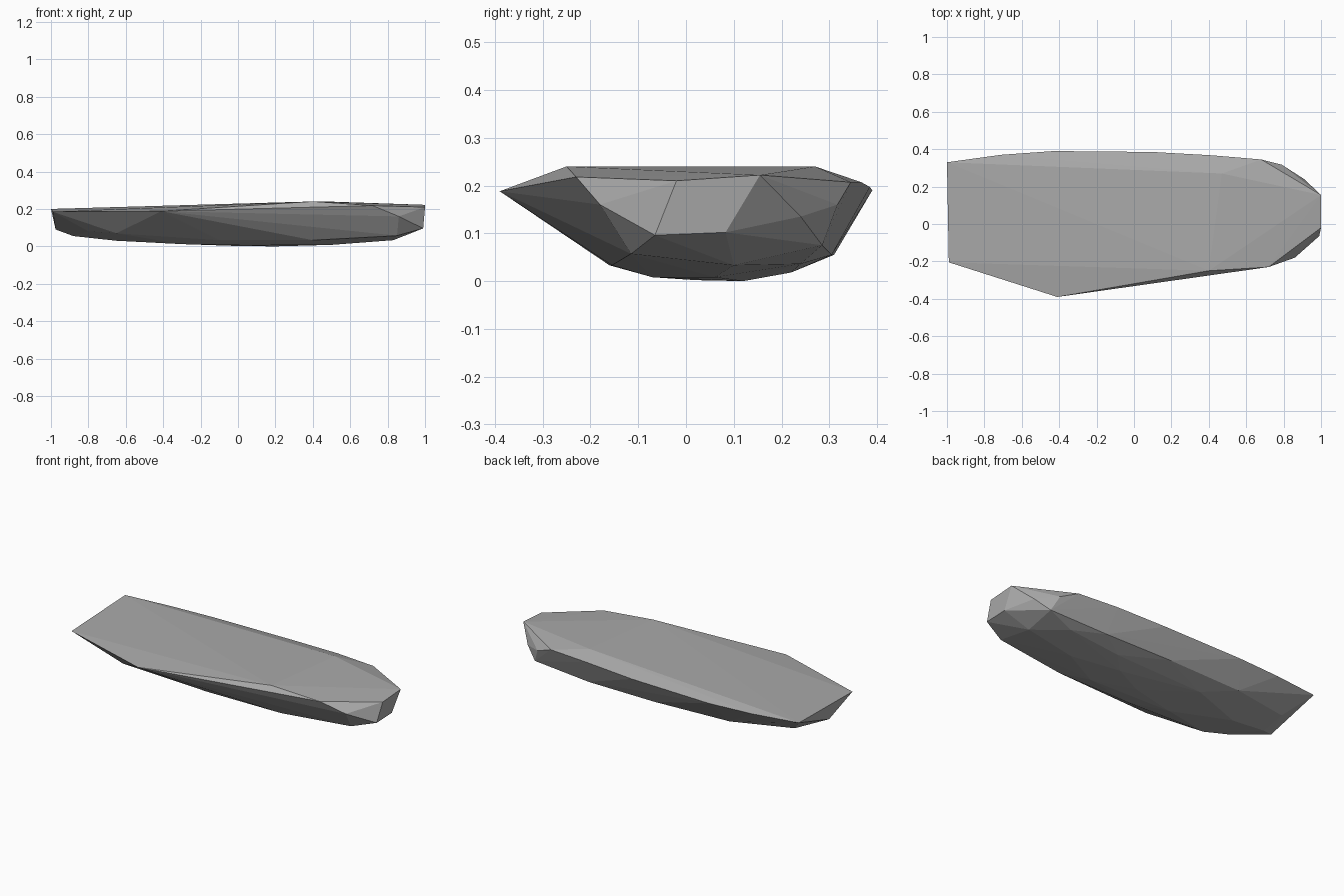
import bpy
import bmesh

default_cube = bpy.data.objects.get("Cube")
if default_cube:
    bpy.data.objects.remove(default_cube, do_unlink=True)


def make_material(name, colour):
    """Plain flat colour, shown in the viewport and in renders."""
    material = bpy.data.materials.new(name)
    material.use_nodes = True
    material.diffuse_color = colour
    shader = material.node_tree.nodes["Principled BSDF"]
    shader.inputs["Base Color"].default_value = colour
    shader.inputs["Roughness"].default_value = 0.9
    return material


def hull_object(name, corners, material):
    """Wrap a faceted convex skin around the chosen corners."""
    mesh = bpy.data.meshes.new(name)
    builder = bmesh.new()
    for corner in corners:
        builder.verts.new(corner)
    result = bmesh.ops.convex_hull(builder, input=builder.verts)
    # Corners which fall inside the skin are not needed
    leftovers = set(result["geom_interior"]) | set(result["geom_unused"])
    spare = [item for item in leftovers if isinstance(item, bmesh.types.BMVert)]
    bmesh.ops.delete(builder, geom=spare, context="VERTS")
    bmesh.ops.recalc_face_normals(builder, faces=builder.faces)
    builder.to_mesh(mesh)
    builder.free()
    mesh.materials.append(material)
    rock = bpy.data.objects.new(name, mesh)
    bpy.context.collection.objects.link(rock)
    return rock


# Nearly level upper surface and its overhanging rim
top_ridge = [(.4, -.25, .24), (.47, .27, .24)]
front_rim = [(-.99, -.205, .185), (-.41, -.39, .188), (.72, -.23, .218)]
back_rim = [(-1, .33, .2), (-.71, .37, .193), (-.43, .39, .19),
            (.1, .385, .197), (.42, .367, .207), (.68, .345, .207)]

# Blunt, chipped end
blunt_end = [(1, -.02, .21), (1, .155, .222), (.86, -.18, .16),
             (.79, .317, .16), (.91, .24, .135),
             (.99, -.065, .096), (.99, .083, .102)]

# Underside: flanks, then the shallow rounded belly
front_flank = [(-.8, -.13, .08), (-.65, -.19, .07), (-.1, -.16, .033),
               (.4, -.155, .033), (.85, -.115, .057)]
back_flank = [(-.88, .2, .085), (-.5, .29, .06), (0, .31, .055),
              (.45, .305, .055), (.83, .285, .075)]
belly = [(-.975, 0, .09), (-.88, .05, .055), (-.65, .06, .03),
         (-.3, -.06, .012), (-.3, .2, .017), (0, .02, .002),
         (.2, .12, 0), (.25, -.07, .008), (.3, .22, .018),
         (.5, .06, .008), (.65, .24, .036), (.83, .1, .033)]

stone_grey = make_material("stone grey", (.4, .4, .4, 1))
corners = (top_ridge + front_rim + back_rim + blunt_end
           + front_flank + back_flank + belly)
hull_object("flat_rock", corners, stone_grey)
